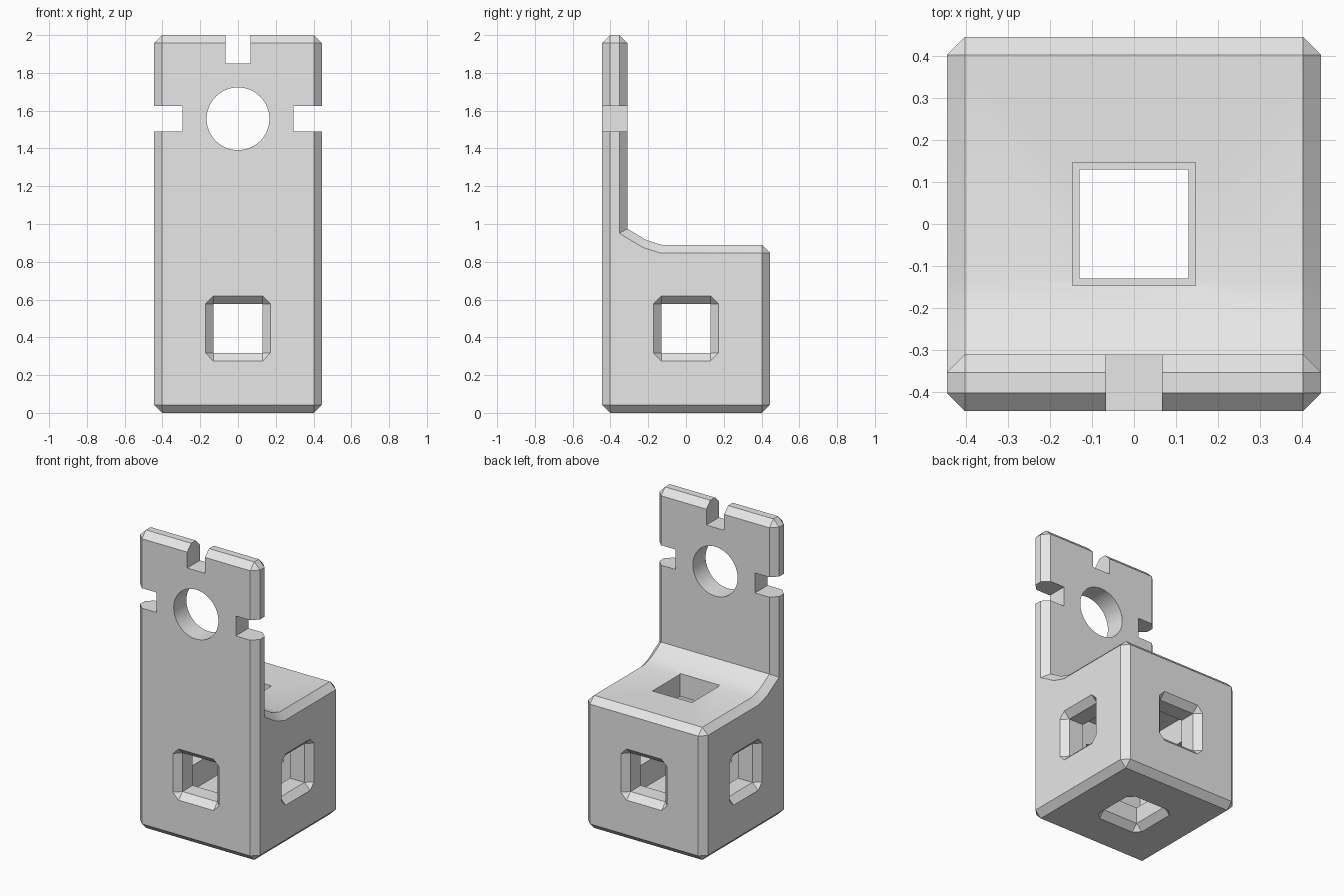
import bpy, bmesh, math
from mathutils import Matrix, Vector

cube = bpy.data.objects.get("Cube")
if cube:
    bpy.data.objects.remove(cube, do_unlink=True)

HALF = 0.445          # half width of the block
CHAMFER = 0.043
MID = Vector((0, 0, 0.447))

grey = bpy.data.materials.new("plain_grey")
grey.use_nodes = True
grey.diffuse_color = (0.8, 0.8, 0.8, 1)
grey.node_tree.nodes["Principled BSDF"].inputs["Base Color"].default_value = (0.8, 0.8, 0.8, 1)


def make_object(name, bm):
    bmesh.ops.recalc_face_normals(bm, faces=bm.faces)
    mesh = bpy.data.meshes.new(name)
    bm.to_mesh(mesh)
    bm.free()
    mesh.materials.append(grey)
    obj = bpy.data.objects.new(name, mesh)
    bpy.context.collection.objects.link(obj)
    return obj


# Side profile (y, z): cube block with a tall front plate and a soft step between
profile = [(-HALF, 0), (HALF, 0), (HALF, 0.89), (-0.13, 0.89),
           (-0.21, 0.915), (-0.31, 0.975), (-0.31, 2), (-HALF, 2)]
concave = profile[3:6]

bm = bmesh.new()
side = bm.faces.new([bm.verts.new((-HALF, y, z)) for y, z in profile])
grown = bmesh.ops.extrude_face_region(bm, geom=[side])
bmesh.ops.translate(bm, vec=(2 * HALF, 0, 0),
                    verts=[v for v in grown["geom"] if isinstance(v, bmesh.types.BMVert)])
bmesh.ops.recalc_face_normals(bm, faces=bm.faces)


def is_inner(edge):
    a, b = (v.co for v in edge.verts)
    lengthwise = abs(a.x - b.x) > HALF
    return lengthwise and any(math.hypot(a.y - y, a.z - z) < 0.001 for y, z in concave)


# Chamfer every outer edge
bmesh.ops.bevel(bm, geom=[e for e in bm.edges if not is_inner(e)], offset=CHAMFER,
                offset_type='OFFSET', segments=1, profile=0.5,
                affect='EDGES', clamp_overlap=False)
body = make_object("stand_body", bm)


def cut(bm):
    cutter = make_object("cutter", bm)
    cutter.hide_render = True
    mod = body.modifiers.new("cut", 'BOOLEAN')
    mod.operation = 'DIFFERENCE'
    mod.solver = 'EXACT'
    mod.object = cutter
    bpy.context.view_layer.objects.active = body
    bpy.ops.object.modifier_apply(modifier=mod.name)
    bpy.data.objects.remove(cutter, do_unlink=True)


def cut_box(centre, size):
    bm = bmesh.new()
    bmesh.ops.create_cube(bm, size=1)
    bmesh.ops.scale(bm, vec=size, verts=bm.verts)
    bmesh.ops.translate(bm, vec=centre, verts=bm.verts)
    cut(bm)


# Hollow inside the block
cut_box(MID, (0.59, 0.59, 0.59))

# Square openings: sides, front to back, bottom, and a wider plain one on top
HOLE = 0.26
cut_box(MID, (1.2, HOLE, HOLE))
cut_box(MID, (HOLE, 1.2, HOLE))
cut_box((0, 0, 0.1), (HOLE, HOLE, 0.4))
cut_box((0, 0, 0.8), (0.293, 0.293, 0.4))


# Chamfered mouths with clipped corners
def cut_mouth(direction, distance):
    turn = Vector(direction).to_track_quat('Z', 'Y').to_matrix().to_4x4()
    inner, outer = HOLE / 2, HOLE / 2 + 0.042
    bm = bmesh.new()
    for sx in (-1, 1):
        for sy in (-1, 1):
            bm.verts.new((sx * inner, sy * inner, -0.042))
            for z in (0, 0.05):
                bm.verts.new((sx * outer, sy * inner, z))
                bm.verts.new((sx * inner, sy * outer, z))
    bmesh.ops.convex_hull(bm, input=bm.verts)
    place = Matrix.Translation(MID + Vector(direction) * distance) @ turn
    bmesh.ops.transform(bm, matrix=place, verts=bm.verts)
    cut(bm)


for direction in ((1, 0, 0), (-1, 0, 0), (0, 1, 0), (0, -1, 0)):
    cut_mouth(direction, HALF)
cut_mouth((0, 0, -1), MID.z)

# Round hole in the plate
bm = bmesh.new()
bmesh.ops.create_cone(bm, cap_ends=True, segments=64, radius1=0.166, radius2=0.166, depth=0.4,
                      matrix=Matrix.Translation((0, -0.38, 1.557)) @ Matrix.Rotation(math.pi / 2, 4, 'X'))
cut(bm)

# Notches in the top and both sides of the plate
cut_box((0, -0.38, 2), (0.132, 0.4, 0.3))
for s in (-1, 1):
    cut_box((s * 0.445, -0.38, 1.558), (0.3, 0.4, 0.134))

# Smooth the round hole and the step, keep the rest crisp
bpy.ops.object.select_all(action='DESELECT')
body.select_set(True)
bpy.context.view_layer.objects.active = body
bpy.ops.object.shade_smooth_by_angle(angle=math.radians(30))
